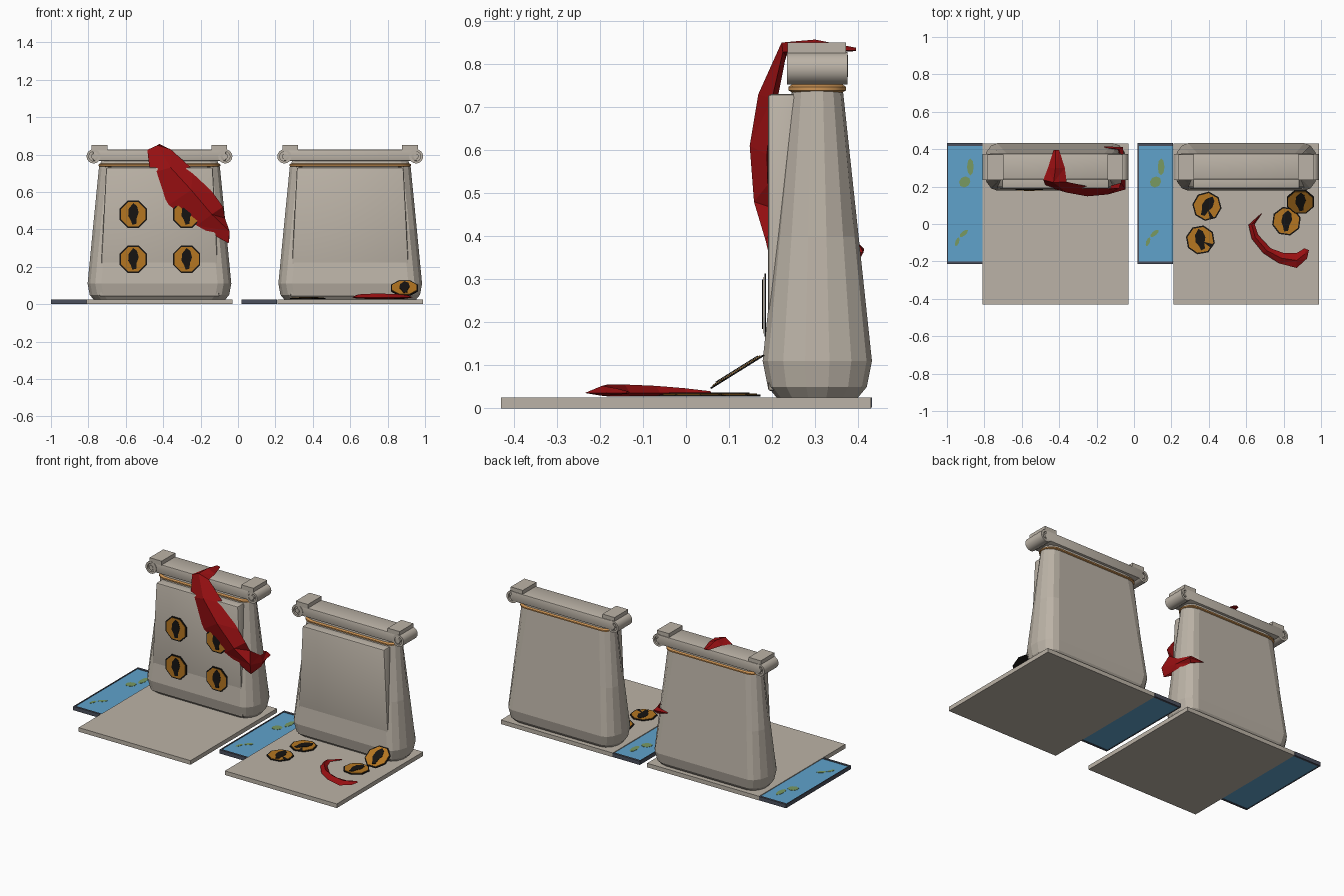
import bpy, bmesh, math
from mathutils import Vector, Matrix

if "Cube" in bpy.data.objects:
    bpy.data.objects.remove(bpy.data.objects["Cube"])


def mat(name, r, g, b):
    m = bpy.data.materials.new(name)
    m.diffuse_color = (r, g, b, 1)
    m.use_nodes = True
    m.node_tree.nodes["Principled BSDF"].inputs["Base Color"].default_value = m.diffuse_color
    return m


STONE = mat("warm stone", 0.50, 0.45, 0.385)
GOLD = mat("golden trim", 0.62, 0.30, 0.09)
AMBER = mat("amber", 0.46, 0.18, 0.015)
BLACK = mat("black", 0.008, 0.007, 0.006)
RED = mat("deep red", 0.32, 0.005, 0.006)
WATER = mat("water blue", 0.115, 0.36, 0.60)
SLATE = mat("slate", 0.07, 0.08, 0.11)
LEAF = mat("olive green", 0.19, 0.32, 0.12)


def finish(name, bm, mats, smooth=None):
    bmesh.ops.remove_doubles(bm, verts=bm.verts, dist=1e-5)
    bmesh.ops.recalc_face_normals(bm, faces=bm.faces)
    me = bpy.data.meshes.new(name)
    bm.to_mesh(me)
    bm.free()
    for m in mats:
        me.materials.append(m)
    ob = bpy.data.objects.new(name, me)
    bpy.context.collection.objects.link(ob)
    if smooth:
        bpy.ops.object.select_all(action='DESELECT')
        ob.select_set(True)
        bpy.context.view_layer.objects.active = ob
        bpy.ops.object.shade_smooth_by_angle(angle=math.radians(smooth))
    return ob


def skin(bm, rings, mi=0, caps=True):
    """Bridge closed rings of points, cap both ends."""
    vs = [[bm.verts.new(p) for p in r] for r in rings]
    n = len(vs[0])
    for a, b in zip(vs, vs[1:]):
        for i in range(n):
            j = (i + 1) % n
            bm.faces.new((a[i], a[j], b[j], b[i])).material_index = mi
    if caps:
        for r in (vs[0], vs[-1]):
            bm.faces.new(r).material_index = mi


def box(name, x0, x1, y0, y1, z0, z1, m, bevel=0):
    bm = bmesh.new()
    skin(bm, [[(x0, y0, z), (x1, y0, z), (x1, y1, z), (x0, y1, z)] for z in (z0, z1)])
    if bevel:
        bmesh.ops.bevel(bm, geom=bm.edges[:], offset=bevel, segments=2, affect='EDGES', profile=0.5)
    return finish(name, bm, [m], 35 if bevel else None)


def oval(cx, cy, z, hw, hd, flat, steps=7):
    """Flat front and back, faceted round sides."""
    pts = []
    for s in (1, -1):
        for i in range(steps + 1):
            a = s * (-math.pi / 2 + math.pi * i / steps)
            pts.append((cx + s * (hw - flat + flat * math.cos(a)), cy + hd * math.sin(a), z))
    return pts


def loft(name, cx, cy, levels, flat, m, smooth=None):
    bm = bmesh.new()
    skin(bm, [oval(cx, cy, z, hw, hd, flat) for z, hw, hd in levels])
    return finish(name, bm, [m], smooth)


def scroll(name, cx, cy, cz):
    """Turned roll along y with grooved ends."""
    end = [(0.006, .070), (.014, .070), (.014, .058), (.025, .058), (.025, .070), (.038, .070)]
    prof = [(r, -y) for r, y in end] + [(r, y) for r, y in reversed(end)]
    bm = bmesh.new()
    skin(bm, [[(cx + r * math.cos(t * math.pi / 8), cy + y, cz + r * math.sin(t * math.pi / 8))
               for t in range(16)] for r, y in prof])
    finish(name, bm, [STONE], 35)


def eye(name, loc, tilt=0, turn=0, cracked=False):
    """Octagonal amber disc, black rim and upright pupil."""
    bm = bmesh.new()

    def plate(pts, z0, z1, mi):
        skin(bm, [[(x, y, z) for x, y in pts] for z in (z0, z1)], mi)

    def disc(rx, ry, n, off):
        return [(rx * math.cos(2 * math.pi * (i + off) / n), ry * math.sin(2 * math.pi * (i + off) / n))
                for i in range(n)]
    plate(disc(.079, .079, 8, .5), -.004, .0, 0)
    plate(disc(.071, .071, 8, .5), .0003, .0025, 1)
    plate([(0, .06), (.02, .045), (.029, .01), (.018, -.02), (.016, -.05), (-.005, -.056),
           (-.014, -.03), (-.027, -.008), (-.024, .03)][::-1], .0028, .005, 0)
    if cracked:
        plate([(.01, -.01), (.066, -.036), (.05, -.054)], .0028, .004, 0)
    bm.transform(Matrix.Translation(loc) @ Matrix.Rotation(math.radians(turn), 4, 'Z')
                 @ Matrix.Rotation(math.radians(tilt), 4, 'X'))
    finish(name, bm, [BLACK, AMBER])


def crescent(name, stations, depth):
    """Curved lip: inner edge, raised ridge, outer edge, shallow back."""
    bm = bmesh.new()
    rings = []
    for a, r, b in stations:
        a, r, b = Vector(a), Vector(r), Vector(b)
        mid = (a + b) / 2
        rings.append([a, r, b, mid - (r - mid) * depth])
    skin(bm, rings)
    bmesh.ops.triangulate(bm, faces=[f for f in bm.faces])
    finish(name, bm, [RED])


CY = 0.305
for side, cx in (("left", -0.42), ("right", 0.60)):
    # floor slab
    box(side + "_floor_slab", cx - .39, cx + .39, -.43, .43, 0, .026, STONE)
    # tapered pillar body
    loft(side + "_pillar", cx, CY, [(.026, .355, .095), (.05, .375, .115), (.11, .386, .127),
                                    (.40, .358, .096), (.735, .325, .060), (.77, .31, .055)], .075, STONE)
    # upright front panel
    bm = bmesh.new()
    skin(bm, [[(cx - w, .19, z), (cx + w, .19, z), (cx + w, .27, z), (cx - w, .27, z)]
              for z, w in ((.04, .32), (.73, .285))])
    bmesh.ops.bevel(bm, geom=bm.edges[:], offset=.008, segments=2, affect='EDGES', profile=0.5)
    finish(side + "_front_panel", bm, [STONE], 35)
    # golden collar
    loft(side + "_collar", cx, CY, [(.734, .318, .058), (.739, .327, .067), (.747, .327, .067),
                                    (.753, .318, .058)], .06, GOLD, 50)
    # cap bar, rolls and pads
    box(side + "_cap_bar", cx - .355, cx + .355, .238, .376, .765, .826, STONE, .006)
    for tag, s in (("a", -1), ("b", 1)):
        scroll(f"{side}_cap_roll_{tag}", cx + s * .352, CY, .790)
        px = cx + s * .32
        box(f"{side}_cap_pad_{tag}", px - .042, px + .042, .236, .372, .822, .850, STONE)
    # shallow pool with rim
    x0, x1 = cx - .58, cx - .391
    box(side + "_pool_water", x0 + .006, x1, -.20, .42, .004, .022, WATER)
    box(side + "_pool_rim_front", x0, x1, -.213, -.2, .002, .026, SLATE)
    box(side + "_pool_rim_back", x0, x1, .418, .432, .002, .026, SLATE)
    box(side + "_pool_rim_side", x0, x0 + .006, -.2, .42, .002, .026, SLATE)
    # floating leaf patches
    for k, (dx, y, rx, ry, ang) in enumerate(((.125, .305, .018, .045, 0), (.095, .225, .032, .028, 40),
                                              (.09, -.05, .012, .028, -50), (.055, -.095, .010, .025, -20))):
        bm = bmesh.new()
        skin(bm, [[(rx * math.cos(t * math.pi / 4), ry * math.sin(t * math.pi / 4), z) for t in range(8)]
                  for z in (.0215, .0235)])
        bm.transform(Matrix.Translation((x0 + dx, y, 0)) @ Matrix.Rotation(math.radians(ang), 4, 'Z'))
        finish(f"{side}_leaf_{k}", bm, [LEAF])

# eyes on the left pillar
for i, x in enumerate((-.56, -.275)):
    for j, z in enumerate((.24, .48)):
        eye(f"pillar_eye_{i}{j}", (x, .182, z), 90)

# fallen eyes on the right floor
eye("floor_eye_a", (.355, -.085, .032), 0, 10, True)
eye("floor_eye_b", (.39, .095, .032), 0, -30, True)
eye("floor_eye_c", (.815, .015, .032), 0, -8)
eye("floor_eye_tilted", (.89, .118, .087), 32)

# crooked mouth draped over the left pillar
crescent("draped_mouth", [
    ((-.43, .395, .832), (-.42, .395, .838), (-.40, .395, .832)),
    ((-.46, .30, .832), (-.42, .30, .857), (-.37, .30, .832)),
    ((-.485, .235, .825), (-.43, .222, .850), (-.36, .225, .828)),
    ((-.47, .20, .70), (-.36, .168, .73), (-.24, .20, .72)),
    ((-.37, .188, .53), (-.25, .148, .61), (-.13, .188, .59)),
    ((-.22, .186, .42), (-.14, .158, .48), (-.08, .19, .52)),
    ((-.05, .20, .325), (-.045, .185, .39), (-.07, .22, .46)),
    ((-.055, .31, .33), (-.045, .31, .36), (-.06, .31, .40)),
    ((-.08, .40, .34), (-.06, .412, .362), (-.08, .40, .385)),
    ((-.16, .41, .368), (-.16, .414, .37), (-.16, .41, .372))], .3)

# fallen mouth on the right floor
flat = [(.685, .058, .680, .056), (.645, 0, .612, -.005), (.665, -.06, .63, -.08), (.73, -.13, .69, -.155),
        (.80, -.155, .775, -.21), (.87, -.155, .87, -.235), (.895, -.14, .925, -.185), (.91, -.13, .935, -.14)]
crescent("fallen_mouth", [((a, b, .036), ((a + c) / 2, (b + d) / 2, .040 + .016 * math.sin(math.pi * i / 7)),
                           (c, d, .036)) for i, (a, b, c, d) in enumerate(flat)], .4)
